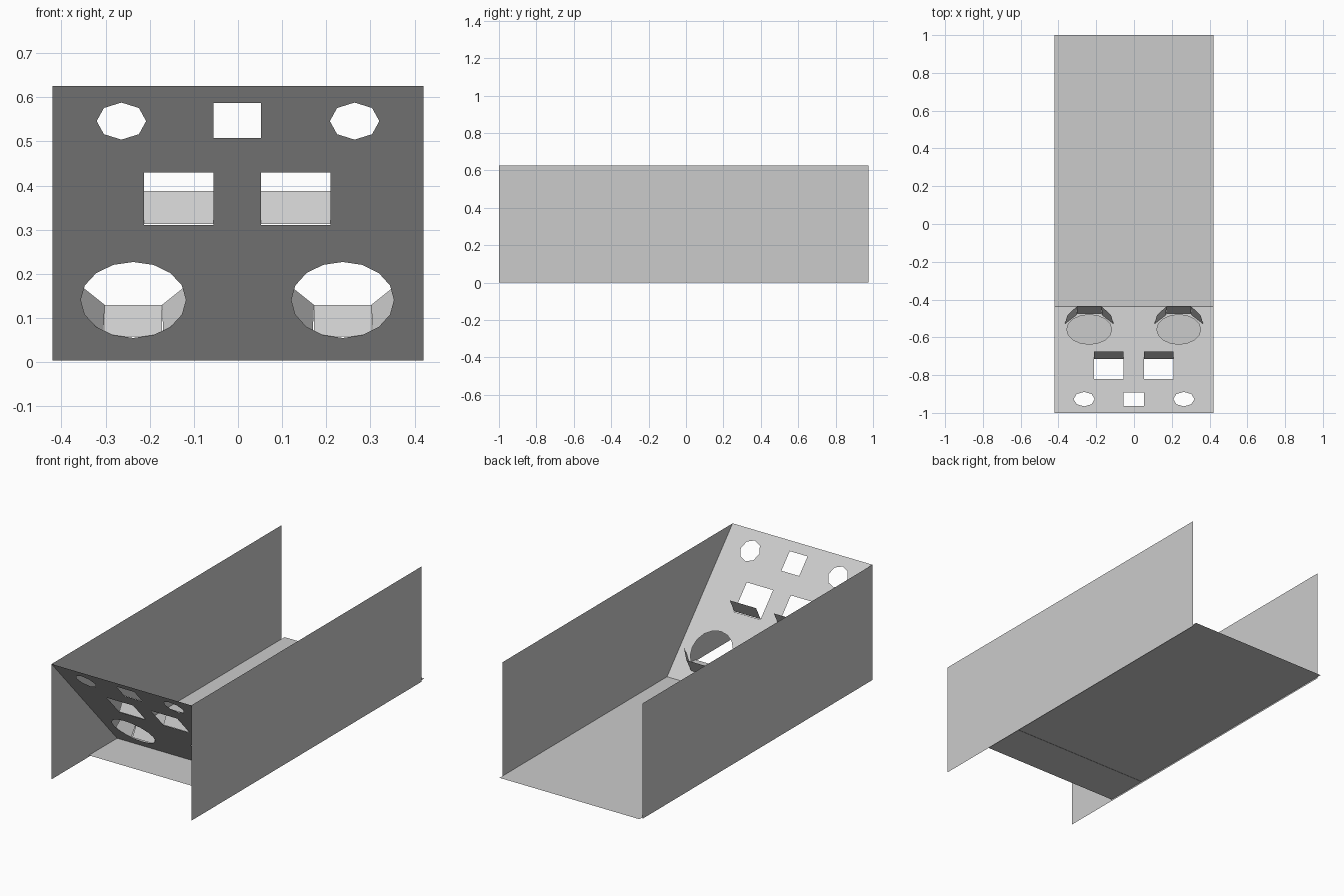
import bpy
import bmesh
import math
from mathutils import Vector

cube = bpy.data.objects.get("Cube")
if cube:
    bpy.data.objects.remove(cube)

HALF_W, TOP, FLOOR = 0.42, 0.626, 0.008
FRONT, FOOT = -1.0, -0.43

grey = bpy.data.materials.new("light_grey")
grey.use_nodes = True
colour = (0.6, 0.6, 0.6, 1)
grey.diffuse_color = colour
grey.node_tree.nodes["Principled BSDF"].inputs["Base Color"].default_value = colour


def add_object(name, bm):
    mesh = bpy.data.meshes.new(name)
    bm.to_mesh(mesh)
    bm.free()
    mesh.materials.append(grey)
    obj = bpy.data.objects.new(name, mesh)
    bpy.context.collection.objects.link(obj)
    return obj


def sheet(name, *quads):
    """One object made of flat thin sheets."""
    bm = bmesh.new()
    for quad in quads:
        bm.faces.new([bm.verts.new(p) for p in quad])
    return add_object(name, bm)


def on_panel(x, z):
    """Point of the sloping panel at a given width and height."""
    return Vector((x, FRONT + (TOP - z) / TOP * (FOOT - FRONT), z))


def rect(x0, x1, z0, z1):
    return [(x0, z0), (x1, z0), (x1, z1), (x0, z1)]


def ellipse(cx, cz, rx, rz, sides):
    turns = [math.tau * i / sides for i in range(sides)]
    return [(cx + rx * math.cos(a), cz + rz * math.sin(a)) for a in turns]


# Side walls and floor
for name, x in (("left_wall", HALF_W), ("right_wall", -HALF_W)):
    sheet(name, [(x, FRONT, 0), (x, 0.975, 0), (x, 0.975, TOP), (x, FRONT, TOP)])
sheet("floor", [(-HALF_W, -0.68, FLOOR), (HALF_W, -0.68, FLOOR),
                (HALF_W, 1, FLOOR), (-HALF_W, 1, FLOOR)])

# Sloping front panel with its openings
big_holes = [(-0.237, 0.119), (0.237, 0.116)]
slots = [(-0.213, -0.055), (0.052, 0.21)]
loops = [rect(-HALF_W, HALF_W, 0.004, TOP), rect(-0.055, 0.052, 0.508, 0.587)]
loops += [ellipse(s * 0.264, 0.546, 0.056, 0.042, 8) for s in (-1, 1)]
loops += [rect(x0, x1, 0.311, 0.43) for x0, x1 in slots]
loops += [ellipse(x, 0.141, r, 0.086, 16) for x, r in big_holes]

bm = bmesh.new()
edges = []
for loop in loops:
    verts = [bm.verts.new(on_panel(*p)) for p in loop]
    edges += [bm.edges.new((v, verts[i - 1])) for i, v in enumerate(verts)]
slope = on_panel(0, TOP) - on_panel(0, 0)
bmesh.ops.triangle_fill(bm, use_beauty=True, edges=edges,
                        normal=Vector((1, 0, 0)).cross(slope).normalized())
bmesh.ops.dissolve_limit(bm, angle_limit=0.01, verts=bm.verts[:], edges=bm.edges[:])
add_object("front_panel", bm)

# Folded tabs behind the rectangular slots
for name, (x0, x1) in zip(("right_slot_tab", "left_slot_tab"), slots):
    a, b = on_panel(x0, 0.313), on_panel(x1, 0.313)
    fold = Vector((0, 0.04, 0.075))
    sheet(name, [a, b, b + fold, a + fold])

# Folded collars under the large round openings: a middle tab and two wings
for name, (cx, _) in zip(("right_collar", "left_collar"), big_holes):
    quads = [[(cx - 0.065, -0.475, 0.058), (cx + 0.065, -0.475, 0.058),
              (cx + 0.065, -0.435, 0.13), (cx - 0.065, -0.435, 0.13)]]
    for s in (-1, 1):
        quads.append([(cx + s * 0.13, -0.53, 0.112), (cx + s * 0.068, -0.482, 0.06),
                      (cx + s * 0.065, -0.435, 0.13), (cx + s * 0.115, -0.483, 0.17)])
    sheet(name, *quads)
